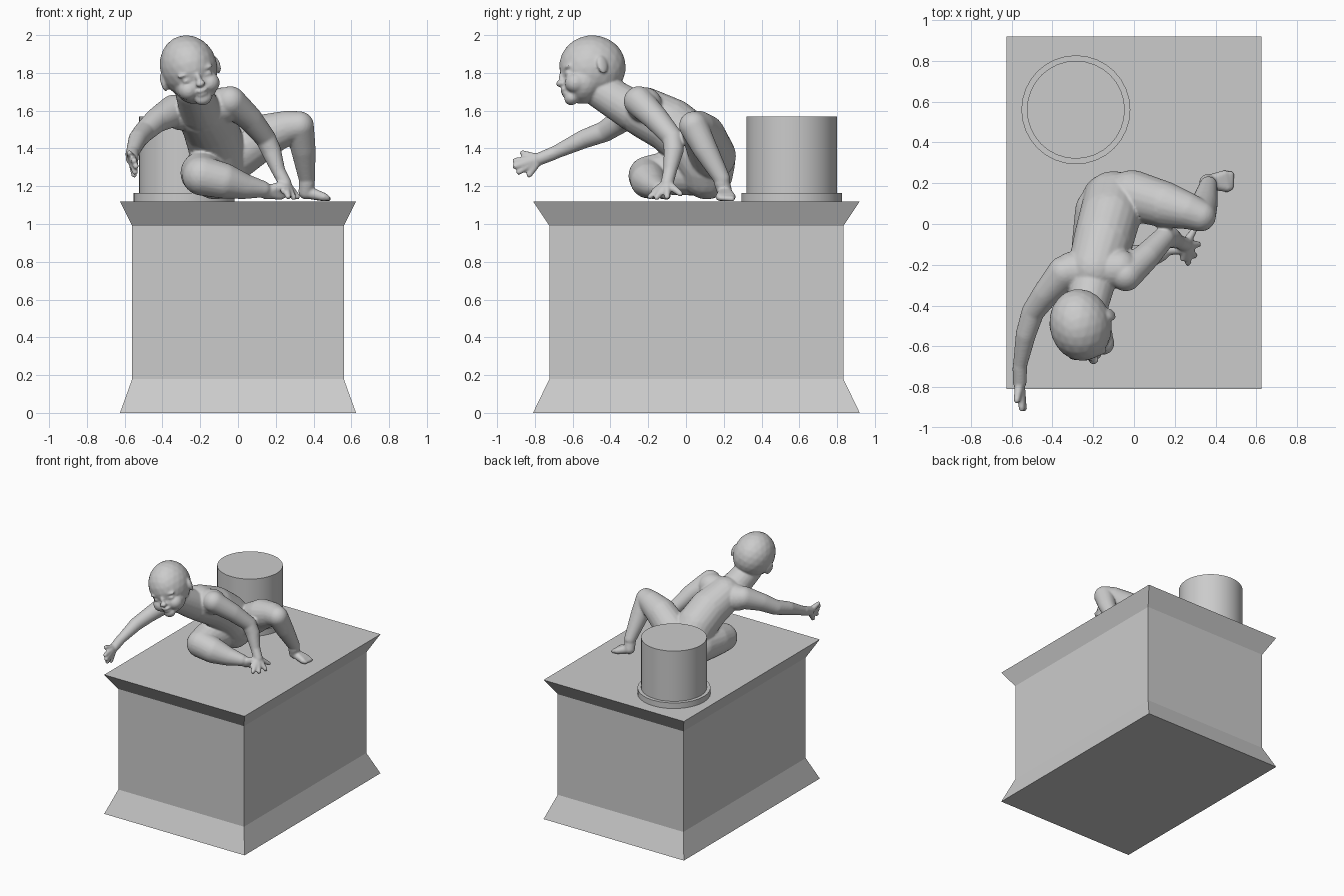
import bpy, bmesh, math
from mathutils import Matrix, Vector

if "Cube" in bpy.data.objects:
    bpy.data.objects.remove(bpy.data.objects["Cube"])


def new_object(name, bm):
    mesh = bpy.data.meshes.new(name)
    bm.to_mesh(mesh)
    bm.free()
    ob = bpy.data.objects.new(name, mesh)
    bpy.context.collection.objects.link(ob)
    return ob


# --- Pedestal: stacked rectangular rings, flared at both ends ---
bm = bmesh.new()
rings = []
for hx, hy, z in [(.625, .865, 0), (.56, .778, .18), (.56, .778, .99), (.625, .865, 1.12)]:
    rings.append([bm.verts.new((sx * hx, .055 + sy * hy, z))
                  for sx, sy in [(-1, -1), (1, -1), (1, 1), (-1, 1)]])
for a, b in zip(rings, rings[1:]):
    for i in range(4):
        j = (i + 1) % 4
        bm.faces.new((a[i], a[j], b[j], b[i]))
bm.faces.new(rings[0][::-1])
bm.faces.new(rings[-1])
new_object("pedestal", bm)


# --- Drum and its base ring ---
def cylinder(name, r, z0, z1, sides):
    bpy.ops.mesh.primitive_cylinder_add(vertices=sides, radius=r, depth=z1 - z0,
                                        location=(-.285, .56, (z0 + z1) / 2))
    bpy.context.object.name = name
    bpy.ops.object.shade_smooth_by_angle(angle=math.radians(30))


cylinder("drum_base", .267, 1.12, 1.165, 32)
cylinder("drum", .24, 1.165, 1.57, 32)

# --- Infant figure: rounded volumes fused by a voxel remesh ---
body = bmesh.new()
ball = bmesh.new()
bmesh.ops.create_icosphere(ball, subdivisions=3, radius=1)
unit = [v.co.copy() for v in ball.verts]
ball.free()


def limb(*joints):
    """Chain of tapered capsules through (x, y, z, radius) joints."""
    for a, b in zip(joints, joints[1:]):
        t = bmesh.new()
        for j in (a, b):
            for u in unit:
                t.verts.new(Vector(j[:3]) + u * j[3])
        bmesh.ops.convex_hull(t, input=t.verts[:])
        bmesh.ops.delete(t, geom=[v for v in t.verts if not v.link_faces], context='VERTS')
        bmesh.ops.recalc_face_normals(t, faces=t.faces[:])
        tmp = bpy.data.meshes.new("tmp")
        t.to_mesh(tmp)
        t.free()
        body.from_mesh(tmp)
        bpy.data.meshes.remove(tmp)


def blob(frame, loc, radii):
    m = frame @ Matrix.Translation(loc) @ Matrix.Diagonal((*radii, 1))
    bmesh.ops.create_icosphere(body, subdivisions=3, radius=1, matrix=m)


# Torso, shoulders, neck
limb((-.19, -.22, 1.59, .135), (-.15, -.08, 1.52, .147),
     (-.12, .03, 1.43, .15), (-.1, .11, 1.32, .15), (-.12, .11, 1.27, .14))
limb((-.30, -.23, 1.59, .095), (-.07, -.22, 1.63, .095))
limb((-.24, -.46, 1.71, .095), (-.2, -.28, 1.6, .11))

# Head, in its own tilted frame (local -y is the face)
side = Vector((.93, .18, .32)).normalized()
fwd = Vector((.22, -.97, -.08))
fwd = (fwd - side * fwd.dot(side)).normalized()
up = fwd.cross(side)
head = Matrix((side, -fwd, up)).transposed().to_4x4()
head.translation = (-.262, -.495, 1.832)
blob(head, (0, 0, 0), (.15, .178, .17))            # cranium
blob(head, (0, -.07, -.09), (.118, .105, .105))    # face
blob(head, (0, -.14, -.165), (.045, .037, .036))   # chin
blob(head, (0, -.178, -.055), (.015, .014, .034))  # nose bridge
blob(head, (0, -.188, -.078), (.026, .022, .018))  # nose tip
blob(head, (0, -.172, -.116), (.034, .021, .012))  # upper lip
blob(head, (0, -.164, -.138), (.030, .021, .012))  # lower lip
for s in (-1, 1):
    blob(head, (s * .06, -.115, -.1), (.055, .06, .055))     # cheek
    blob(head, (s * .055, -.153, -.045), (.028, .013, .014))  # eyelid
    blob(head, (s * .055, -.148, -.012), (.045, .02, .013))  # brow
    ear = head @ Matrix.Translation((s * .149, .02, -.04)) @ Matrix.Rotation(s * .4, 4, 'Z')
    blob(ear, (0, 0, 0), (.015, .033, .05))


def hand(wrist, palm, tips, r=.0155):
    """Palm with fingers fanning out toward the given tips."""
    limb((*wrist, .036), (*palm, .034))
    for t in tips:
        base = Vector(palm).lerp(Vector(t), .3)
        limb((*base, .022), (*t, r))


# Reaching arm
limb((-.34, -.24, 1.6, .085), (-.43, -.34, 1.55, .066), (-.495, -.43, 1.49, .056),
     (-.53, -.54, 1.45, .05), (-.56, -.7, 1.375, .034))
hand((-.56, -.7, 1.375), (-.56, -.775, 1.345),
     [(-.575, -.865, 1.375), (-.55, -.905, 1.335), (-.54, -.905, 1.305),
      (-.545, -.885, 1.275), (-.55, -.83, 1.26)])

# Supporting arm
limb((-.04, -.25, 1.65, .08), (.06, -.16, 1.56, .067), (.145, -.07, 1.455, .055),
     (.175, -.065, 1.39, .053), (.215, -.085, 1.28, .036))
hand((.215, -.085, 1.28), (.25, -.1, 1.215),
     [(.24, -.17, 1.175), (.265, -.19, 1.145), (.295, -.155, 1.14),
      (.315, -.1, 1.145), (.295, -.03, 1.16)])


def foot(ankle, heel, toe, across):
    """Wedge foot with five toes spread along 'across'."""
    limb((*ankle, .042), (*heel, .04))
    toe, across = Vector(toe), Vector(across)
    heading = (toe - Vector(heel)).normalized()
    for i in range(-2, 3):
        p = toe + across * i
        limb((*heel, .035), (*p, .022))
        limb((*p, .02), (*(p + heading * (.035 - .004 * (i + 2))), .015))


# Folded leg lying on the block
limb((-.16, .06, 1.28, .13), (-.19, -.1, 1.27, .115), (-.19, -.2, 1.255, .105),
     (-.08, -.2, 1.23, .095), (.03, -.17, 1.2, .068), (.13, -.14, 1.185, .044))
foot((.13, -.14, 1.185), (.15, -.12, 1.17), (.225, -.115, 1.175), (0, .006, -.013))

# Raised leg, knee up, foot planted
limb((-.01, .14, 1.36, .125), (.15, .095, 1.47, .113), (.26, .065, 1.51, .09),
     (.325, .04, 1.52, .077), (.345, .1, 1.4, .066), (.365, .19, 1.24, .044))
foot((.365, .19, 1.22), (.36, .205, 1.17), (.45, .21, 1.143), (.003, -.016, 0))

figure = new_object("infant_figure", body)
rem = figure.modifiers.new("fuse", 'REMESH')
rem.mode = 'VOXEL'
rem.voxel_size = .0075
rem.use_smooth_shade = True
smooth = figure.modifiers.new("soften", 'SMOOTH')
smooth.factor = .5
smooth.iterations = 5
